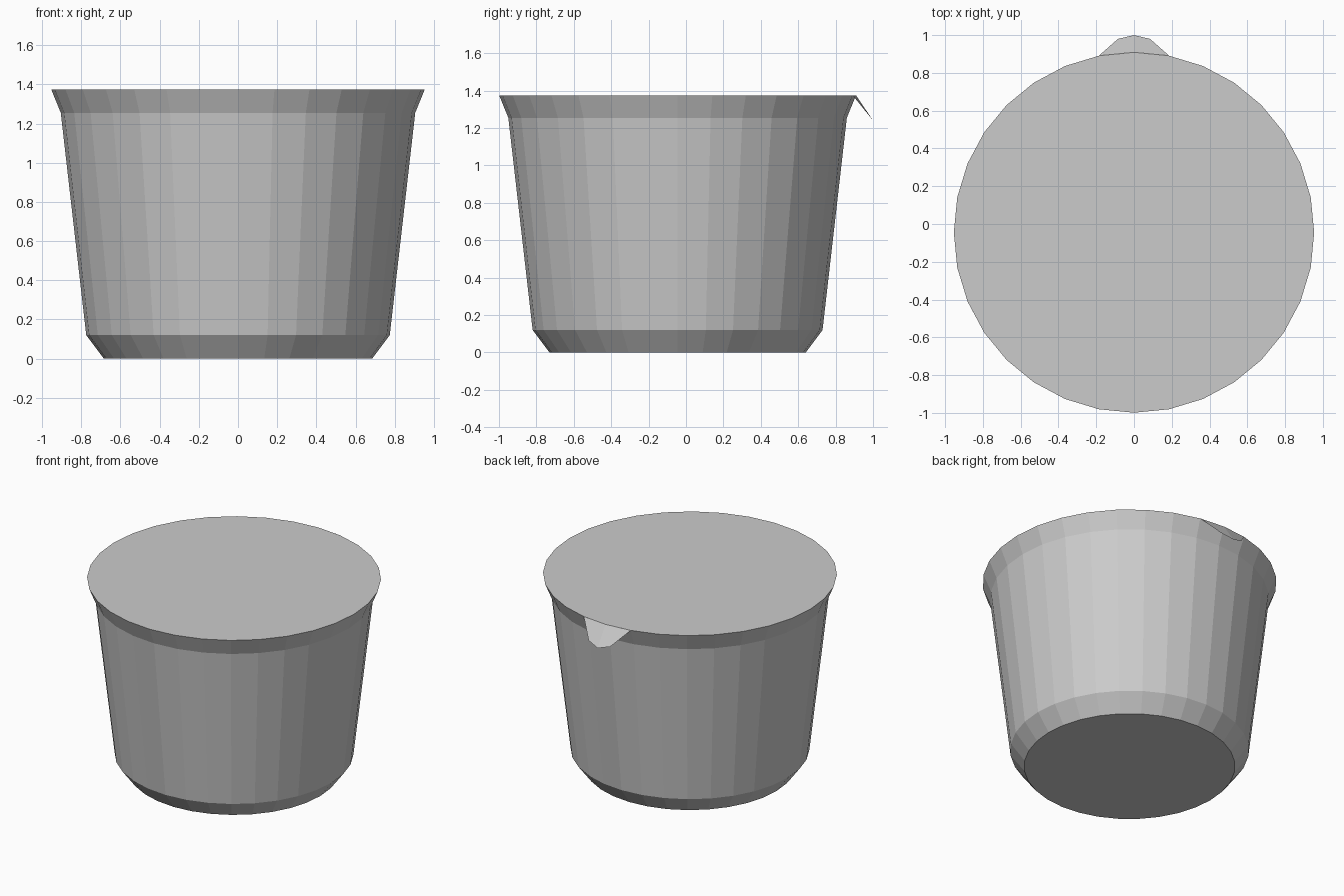
import bpy, bmesh, math

if "Cube" in bpy.data.objects:
    bpy.data.objects.remove(bpy.data.objects["Cube"])

SIDES = 32
CY = -0.045   # cup axis sits slightly forward so the tab fits the bounds
TOP = 1.375

grey = bpy.data.materials.new("plain grey")
grey.diffuse_color = (0.6, 0.6, 0.6, 1)
grey.use_nodes = True
grey.node_tree.nodes["Principled BSDF"].inputs["Base Color"].default_value = grey.diffuse_color


def make_object(name, bm):
    mesh = bpy.data.meshes.new(name)
    bm.to_mesh(mesh)
    bm.free()
    mesh.materials.append(grey)
    obj = bpy.data.objects.new(name, mesh)
    bpy.context.collection.objects.link(obj)
    return obj


def ring(bm, radius, z):
    step = 2 * math.pi / SIDES
    return [bm.verts.new((radius * math.cos(i * step), CY + radius * math.sin(i * step), z))
            for i in range(SIDES)]


# Cup: chamfered base, tapered wall and flared rim
bm = bmesh.new()
profile = [(0.685, 0), (0.775, 0.12), (0.905, 1.255), (0.954, TOP)]
rings = [ring(bm, r, z) for r, z in profile]
for low, high in zip(rings, rings[1:]):
    for i in range(SIDES):
        j = (i + 1) % SIDES
        bm.faces.new((low[i], low[j], high[j], high[i]))
bm.faces.new(rings[0][::-1])
make_object("cup", bm)

# Lid: flat foil disc closing the rim
bm = bmesh.new()
bm.faces.new(ring(bm, 0.954, TOP))
make_object("lid", bm)

# Pull tab: thin foil flap folded down at the back of the rim
bm = bmesh.new()
half = [(0.186, 0.891, TOP), (0.085, 0.98, 1.265)]
right = [bm.verts.new(p) for p in half]
left = [bm.verts.new((-x, y, z)) for x, y, z in half]
hinge = bm.verts.new((0, 0.909, TOP))
tip = bm.verts.new((0, 1.0, 1.24))
bm.faces.new((hinge, right[0], right[1], tip))
bm.faces.new((hinge, tip, left[1], left[0]))
make_object("pull_tab", bm)
